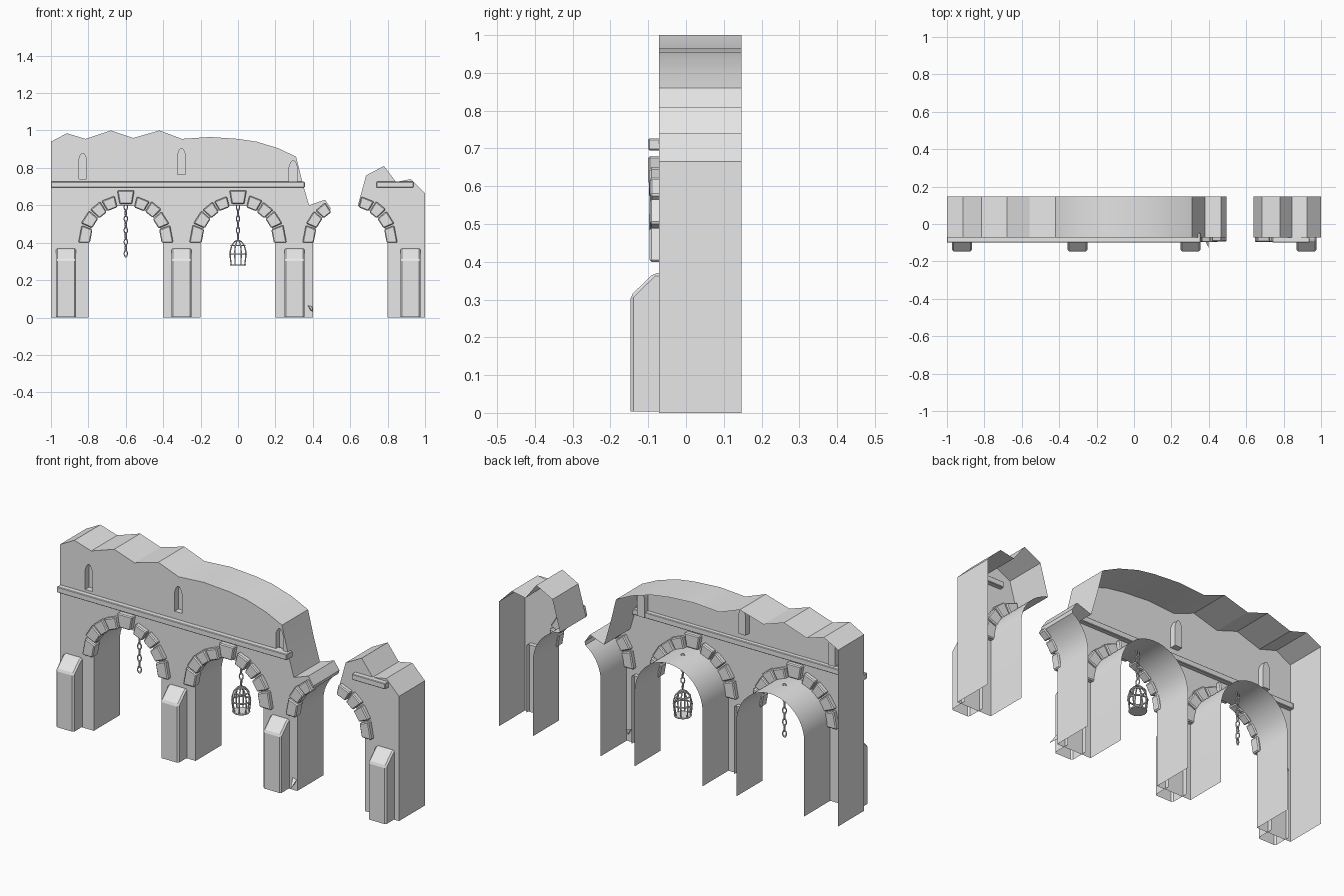
import bpy, bmesh, math, random
from mathutils import Matrix, Vector

random.seed(4)
if "Cube" in bpy.data.objects:
    bpy.data.objects.remove(bpy.data.objects["Cube"])

stone = bpy.data.materials.new("grey_stone")
stone.use_nodes = True
stone.diffuse_color = (0.8, 0.8, 0.8, 1)
stone.node_tree.nodes["Principled BSDF"].inputs["Base Color"].default_value = (0.8, 0.8, 0.8, 1)

FRONT, BACK, INNER = -0.072, 0.147, -0.048
SPRING, RADIUS = 0.4, 0.2


def finish(name, bm, bevel=0, smooth=30):
    mesh = bpy.data.meshes.new(name)
    bm.to_mesh(mesh)
    bm.free()
    mesh.materials.append(stone)
    ob = bpy.data.objects.new(name, mesh)
    bpy.context.collection.objects.link(ob)
    if bevel:
        mod = ob.modifiers.new("soft_edges", "BEVEL")
        mod.width = bevel
        mod.segments = 1
        mod.limit_method = "ANGLE"
    if smooth:
        bpy.ops.object.select_all(action="DESELECT")
        ob.select_set(True)
        bpy.context.view_layer.objects.active = ob
        bpy.ops.object.shade_smooth_by_angle(angle=math.radians(smooth))
    return ob


def prism(bm, outline, y0, y1):
    """Closed block with an x-z outline, from y0 to y1."""
    a = [bm.verts.new((x, y0, z)) for x, z in outline]
    b = [bm.verts.new((x, y1, z)) for x, z in outline]
    faces = [bm.faces.new(a), bm.faces.new(b[::-1])]
    for i in range(len(a)):
        j = (i + 1) % len(a)
        faces.append(bm.faces.new((a[j], a[i], b[i], b[j])))
    bmesh.ops.recalc_face_normals(bm, faces=faces)


def polar(cx, r, degrees):
    t = math.radians(degrees)
    return cx + r * math.cos(t), SPRING + r * math.sin(t)


def arc(cx, start, end, steps=28):
    return [polar(cx, RADIUS, start + (end - start) * i / steps) for i in range(steps + 1)]


def niche_outline(cx, z):
    half = [(0.021, 0), (0.021, 0.105), (0.014, 0.125), (0.005, 0.138)]
    return [(cx + x, z + h) for x, h in half] + [(cx - x, z + h) for x, h in half[::-1]]


# Wall shells: front sheet with sunk niches, rim running back, open behind and below
def wall(name, outline, niches=()):
    bm = bmesh.new()

    def loop(points):
        vs = [bm.verts.new((x, FRONT, z)) for x, z in points]
        return vs, [bm.edges.new((vs[i], vs[(i + 1) % len(vs)])) for i in range(len(vs))]

    def sweep(vs, y, skip_ground):
        back = [bm.verts.new((v.co.x, y, v.co.z)) for v in vs]
        for i in range(len(vs)):
            j = (i + 1) % len(vs)
            if skip_ground and vs[i].co.z == 0 and vs[j].co.z == 0:
                continue
            bm.faces.new((vs[i], vs[j], back[j], back[i]))
        return back

    rim, edges = loop(outline)
    holes = [loop(niche_outline(*n)) for n in niches]
    for _, e in holes:
        edges = edges + e
    bmesh.ops.triangle_fill(bm, use_beauty=True, edges=edges)
    sweep(rim, BACK, True)
    for vs, _ in holes:
        bm.faces.new(sweep(vs, FRONT + 0.032, False))
    bmesh.ops.recalc_face_normals(bm, faces=bm.faces[:])
    sheet = [f for f in bm.faces if all(abs(v.co.y - FRONT) < 1e-5 for v in f.verts)]
    if sum(f.normal.y for f in sheet) > 0:
        bmesh.ops.reverse_faces(bm, faces=bm.faces[:])
    bmesh.ops.delete(bm, geom=[v for v in bm.verts if not v.link_faces], context="VERTS")
    return finish(name, bm)


ruined_top = [(0.495, 0.585), (0.465, 0.63), (0.38, 0.6), (0.345, 0.72), (0.31, 0.86),
              (0.215, 0.905), (0.1, 0.94), (0, 0.955), (-0.15, 0.965), (-0.3, 0.955),
              (-0.42, 1), (-0.56, 0.96), (-0.68, 1), (-0.815, 0.955), (-0.915, 0.985), (-1, 0.94)]
wall("main_wall",
     [(-1, 0), (-0.8, 0)] + arc(-0.6, 180, 0) + [(-0.4, 0), (-0.2, 0)] + arc(0, 180, 0)
     + [(0.2, 0), (0.4, 0)] + arc(0.6, 180, 123, 10) + ruined_top,
     [(-0.83, 0.74), (-0.302, 0.765), (0.295, 0.7)])
wall("broken_wall",
     [(1, 0), (1, 0.665), (0.925, 0.74), (0.845, 0.725), (0.78, 0.81), (0.685, 0.76)]
     + arc(0.6, 78.5, 0, 13) + [(0.8, 0)])


# Buttresses: sloped caps, open behind and below
side = [(INNER, 0.37), (-0.085, 0.37), (-0.147, 0.31), (-0.147, 0.004)]
for n, cx in enumerate((-0.92, -0.302, 0.302, 0.922)):
    bm = bmesh.new()
    left, right = [[bm.verts.new((cx + s * 0.053, y, z)) for y, z in side] for s in (-1, 1)]
    for i in range(3):
        bm.faces.new((left[i], left[i + 1], right[i + 1], right[i]))
    for s, vs in ((-1, left), (1, right)):
        foot = bm.verts.new((cx + s * 0.053, INNER, 0.004))
        bm.faces.new(vs + [foot])
    bmesh.ops.recalc_face_normals(bm, faces=bm.faces[:])
    if sum(f.normal.y for f in bm.faces) > 0:
        bmesh.ops.reverse_faces(bm, faces=bm.faces[:])
    finish("buttress_%d" % (n + 1), bm, bevel=0.008, smooth=0)


# Arch stones: four each side of a larger keystone
spans = [(0, 21.5), (23.5, 41), (43, 58), (60, 76.5)]


def arch_stones(name, cx, right_count, left_count, keystone):
    bm = bmesh.new()
    for count, mirrored in ((right_count, False), (left_count, True)):
        for a, b in spans[:count]:
            outer = 0.257 + random.uniform(-0.005, 0.004)
            inner = 0.194 + random.uniform(-0.003, 0.003)
            ring = [(inner, a), (outer, a), (outer, b), (inner, b)]
            prism(bm, [polar(cx, r, 180 - t if mirrored else t) for r, t in ring],
                  random.uniform(-0.098, -0.092), INNER)
    if keystone:
        prism(bm, [(cx - 0.033, 0.606), (cx + 0.033, 0.606), (cx + 0.046, 0.68), (cx - 0.046, 0.68)],
              -0.1, INNER)
    finish(name, bm, bevel=0.005, smooth=0)


arch_stones("left_arch_stones", -0.6, 4, 4, True)
arch_stones("middle_arch_stones", 0, 4, 4, True)
arch_stones("broken_arch_stones", 0.6, 4, 3, False)

# String course
for name, x0, x1 in (("string_course", -1, 0.357), ("broken_string_course", 0.74, 0.938)):
    bm = bmesh.new()
    prism(bm, [(x0, 0.695), (x1, 0.695), (x1, 0.726), (x0, 0.726)], -0.1, INNER)
    finish(name, bm, bevel=0.003, smooth=0)

# Hanging chains
HANG_Y = 0.027


def torus(name, loc, major, minor, rot=0, stretch=None, segments=12):
    upright = math.pi / 2 if stretch else 0
    bpy.ops.mesh.primitive_torus_add(major_radius=major, minor_radius=minor, major_segments=segments,
                                     minor_segments=6, location=loc, rotation=(upright, 0, rot))
    ob = bpy.context.object
    ob.name = name
    if stretch:
        ob.scale = (1, stretch, 1)
    ob.data.materials.append(stone)
    bpy.ops.object.shade_smooth()


def chain(name, x, top, links):
    for i in range(links):
        torus("%s_link_%d" % (name, i + 1), (x, HANG_Y, top - 0.031 * i), 0.0095, 0.003,
              rot=math.radians(20 + 90 * (i % 2)), stretch=1.7)


chain("left_chain", -0.6, 0.59, 9)
chain("cage_chain", 0, 0.59, 6)

# Hanging cage: curved bars, hoops and a base plate
ribs = bpy.data.curves.new("cage_bars", "CURVE")
ribs.dimensions = "3D"
ribs.bevel_depth = 0.0035
ribs.bevel_resolution = 1
bar = [(0.039, 0.28), (0.045, 0.325), (0.045, 0.355), (0.036, 0.385), (0.02, 0.405), (0.004, 0.413)]
for k in range(8):
    t = math.tau * (k + 0.5) / 8
    spline = ribs.splines.new("POLY")
    spline.points.add(len(bar) - 1)
    for p, (r, z) in zip(spline.points, bar):
        p.co = (r * math.cos(t), HANG_Y + r * math.sin(t), z, 1)
ribs.materials.append(stone)
bpy.context.collection.objects.link(bpy.data.objects.new("cage_bars", ribs))
for n, (r, z) in enumerate(((0.04, 0.281), (0.045, 0.34), (0.036, 0.385))):
    torus("cage_hoop_%d" % (n + 1), (0, HANG_Y, z), r, 0.004, segments=24)
bm = bmesh.new()
bmesh.ops.create_cone(bm, cap_ends=True, segments=24, radius1=0.039, radius2=0.039, depth=0.006,
                      matrix=Matrix.Translation((0, HANG_Y, 0.281)))
finish("cage_base", bm)

# Stone chip at the foot of the third pier
bm = bmesh.new()
chip = [bm.verts.new(Vector(p)) for p in
        ((0.365, -0.055, 0.075), (0.395, -0.06, 0.065), (0.4, -0.13, 0.03), (0.385, -0.06, 0.04))]
bmesh.ops.convex_hull(bm, input=chip)
finish("stone_chip", bm, smooth=0)
